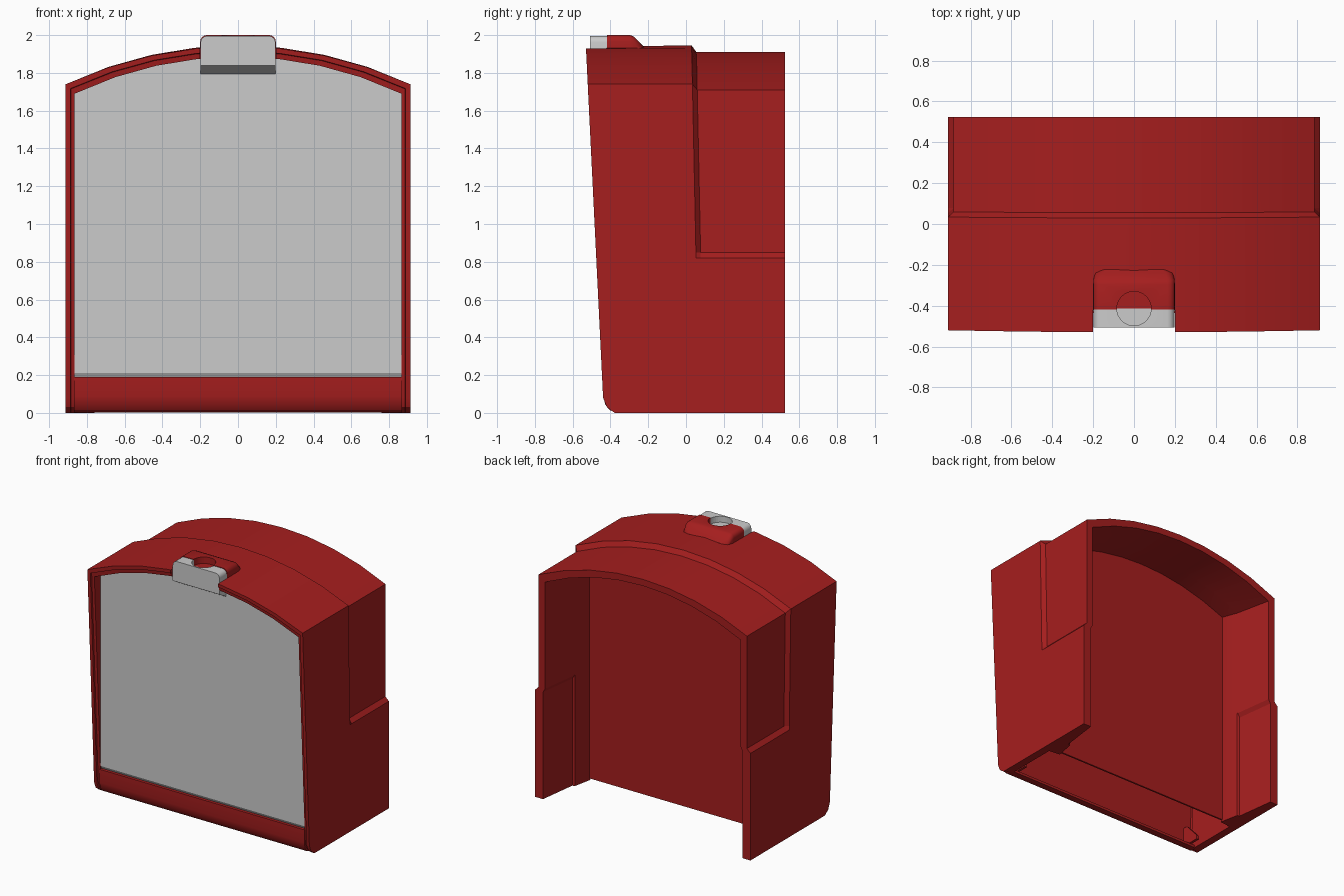
import bpy, bmesh, math

if "Cube" in bpy.data.objects:
    bpy.data.objects.remove(bpy.data.objects["Cube"])

red = bpy.data.materials.new("red_paint")
red.diffuse_color = (0.38, 0.013, 0.013, 1)
red.use_nodes = True
red.node_tree.nodes["Principled BSDF"].inputs["Base Color"].default_value = red.diffuse_color


def finish(name, bm, mat=None, smooth=True):
    bmesh.ops.recalc_face_normals(bm, faces=bm.faces)
    me = bpy.data.meshes.new(name)
    bm.to_mesh(me)
    bm.free()
    ob = bpy.data.objects.new(name, me)
    bpy.context.collection.objects.link(ob)
    if mat:
        me.materials.append(mat)
    if smooth:
        me.shade_smooth()
        me.set_sharp_from_angle(angle=math.radians(28))
    return ob


def loft(name, rings, mat=None, closed=False, loop=True):
    """Skin between point rings; closed joins last ring to first,
    loop=False leaves each ring open, and its ends are capped."""
    bm = bmesh.new()
    vs = [[bm.verts.new(p) for p in r] for r in rings]
    n = len(rings[0])
    m = len(rings)
    for i in range(m if closed else m - 1):
        a, b = vs[i], vs[(i + 1) % m]
        for j in range(n if loop else n - 1):
            k = (j + 1) % n
            bm.faces.new((a[j], a[k], b[k], b[j]))
    if closed:
        caps = [[r[0] for r in vs], [r[-1] for r in vs]]
    else:
        caps = [vs[0], vs[-1]]
    for c in caps:
        bm.faces.new(c)
    return finish(name, bm, mat)


def arch(w, zs, zc, zlow, seg=8):
    """Half outline (x, z): up the left side, over a circular arc, down the right."""
    s = zc - zs
    R = (w * w + s * s) / (2 * s)
    side = [(-w, z) for z in zlow]
    top = []
    for i in range(seg + 1):
        x = -w + 2 * w * i / seg
        top.append((x, zc - R + math.sqrt(R * R - x * x)))
    return side + top + [(-x, z) for x, z in reversed(side)]


def front_y(z):
    """Leaning front edge with a rounded toe at the bottom."""
    y = -0.435 - 0.049 * z
    return y + (0.058 if z < 0.01 else 0.018 if z < 0.04 else 0)


def step(y):
    return lambda z: y + 0.04 * (1.0 - z / 1.93)


def at(y):
    """Constant depth, kept behind the rounded toe."""
    return lambda z: max(y, front_y(z) + 0.03)


def cut(ob, cutter):
    md = ob.modifiers.new("cut", 'BOOLEAN')
    md.object = cutter
    md.solver = 'EXACT'
    bpy.context.view_layer.objects.active = ob
    bpy.ops.object.modifier_apply(modifier=md.name)


LOW = [0, 0.03, 0.08, 0.82, 0.85]


def ring(w, zs, zc, yf, w_low=None):
    pts = []
    for x, z in arch(w, zs, zc, LOW):
        if w_low and z < 0.84:
            x = math.copysign(w_low, x)
        pts.append((x, yf(z), z))
    return pts


# hood shell: outer skin with inset rear, then the tapering inner skin to the front
shell = loft("hood_shell", [
    ring(0.912, 1.74, 1.94, front_y),
    ring(0.912, 1.74, 1.945, step(0.03)),
    ring(0.883, 1.71, 1.91, step(0.055), 0.912),
    ring(0.883, 1.71, 1.91, at(0.523), 0.912),
    ring(0.828, 1.667, 1.86, at(0.523), 0.845),
    ring(0.788, 1.685, 1.86, at(0.225), 0.806),
    ring(0.787, 1.685, 1.86, at(0.22)),
    ring(0.76, 1.70, 1.86, at(0.085)),
    ring(0.76, 1.70, 1.86, at(0.07)),
    ring(0.85, 1.68, 1.87, at(0.06)),
    ring(0.85, 1.68, 1.87, at(-0.36)),
    ring(0.865, 1.69, 1.885, at(-0.37)),
    ring(0.865, 1.69, 1.885, lambda z: front_y(z) + 0.015),
    ring(0.885, 1.715, 1.912, lambda z: front_y(z) + 0.012),
    ring(0.888, 1.717, 1.915, front_y),
], red, closed=True, loop=False)

# grey upright front screen with chamfered lower edge
loft("front_screen", [
    [(x, y, z) for x, z in arch(0.865, 1.69, 1.885, [low])]
    for y, low in ((-0.427, 0.212), (-0.412, 0.185), (-0.407, 0.185))])

# inner partition closing the rear opening
part = arch(0.761, 1.70, 1.861, [0.015])
loft("inner_partition", [[(x, y, z) for x, z in part] for y in (0.072, 0.085)], red)

# rounded hollow lower bar with a tall rear flange
bar = [(-0.437, 0.19), (-0.437, 0.09), (-0.428, 0.045), (-0.405, 0.015), (-0.372, 0.002),
       (-0.335, 0.002), (-0.335, 0.022), (-0.37, 0.025), (-0.395, 0.05), (-0.40, 0.09),
       (-0.39, 0.40), (-0.40, 0.40), (-0.41, 0.19)]
loft("lower_bar", [[(x, y, z) for y, z in bar] for x in (-0.868, 0.868)], red)

# gussets tying the lower bar to the sides
for side in (-1, 1):
    prof = [(-0.40, 0.02), (-0.25, 0.02), (-0.25, 0.05), (-0.36, 0.17), (-0.40, 0.17)]
    loft("bar_gusset", [[(side * x, y, z) for y, z in prof] for x in (0.80, 0.82)], red)


def tab_outline(w, top, low, r=0.035):
    """Plate outline in x, z with rounded upper corners."""
    right = [(w, low)]
    for i in range(5):
        a = i * math.pi / 8
        right.append((w - r + r * math.cos(a), top - r + r * math.sin(a)))
    return right + [(-x, z) for x, z in reversed(right)]


# grey latch block with chamfered lower edge
latch = loft("latch_block", [
    [(x, y, z) for x, z in tab_outline(0.198, 1.996, low)]
    for y, low in ((-0.507, 1.84), (-0.43, 1.795), (-0.415, 1.795))])

# red latch housing behind it
housing = loft("latch_housing", [
    [(x, y, z) for x, z in tab_outline(w, t, 1.89)]
    for y, w, t in ((-0.418, 0.2, 2.0), (-0.295, 0.2, 2.0), (-0.275, 0.199, 1.992),
                    (-0.24, 0.19, 1.955), (-0.222, 0.165, 1.937))], red)

# notch for the latch and the round finger hole
bm = bmesh.new()
bmesh.ops.create_cube(bm, size=1)
for v in bm.verts:
    v.co = (v.co.x * 0.4, -0.51 + v.co.y * 0.18, 1.94 + v.co.z * 0.30)
notch = finish("notch_cutter", bm, smooth=False)
bm = bmesh.new()
bmesh.ops.create_cone(bm, cap_ends=True, segments=32, radius1=0.084, radius2=0.084, depth=0.2)
bmesh.ops.translate(bm, verts=bm.verts, vec=(0, -0.414, 2.05))
hole = finish("hole_cutter", bm, smooth=False)
cut(shell, notch)
cut(latch, hole)
cut(housing, hole)
for c in (notch, hole):
    bpy.data.objects.remove(c)
